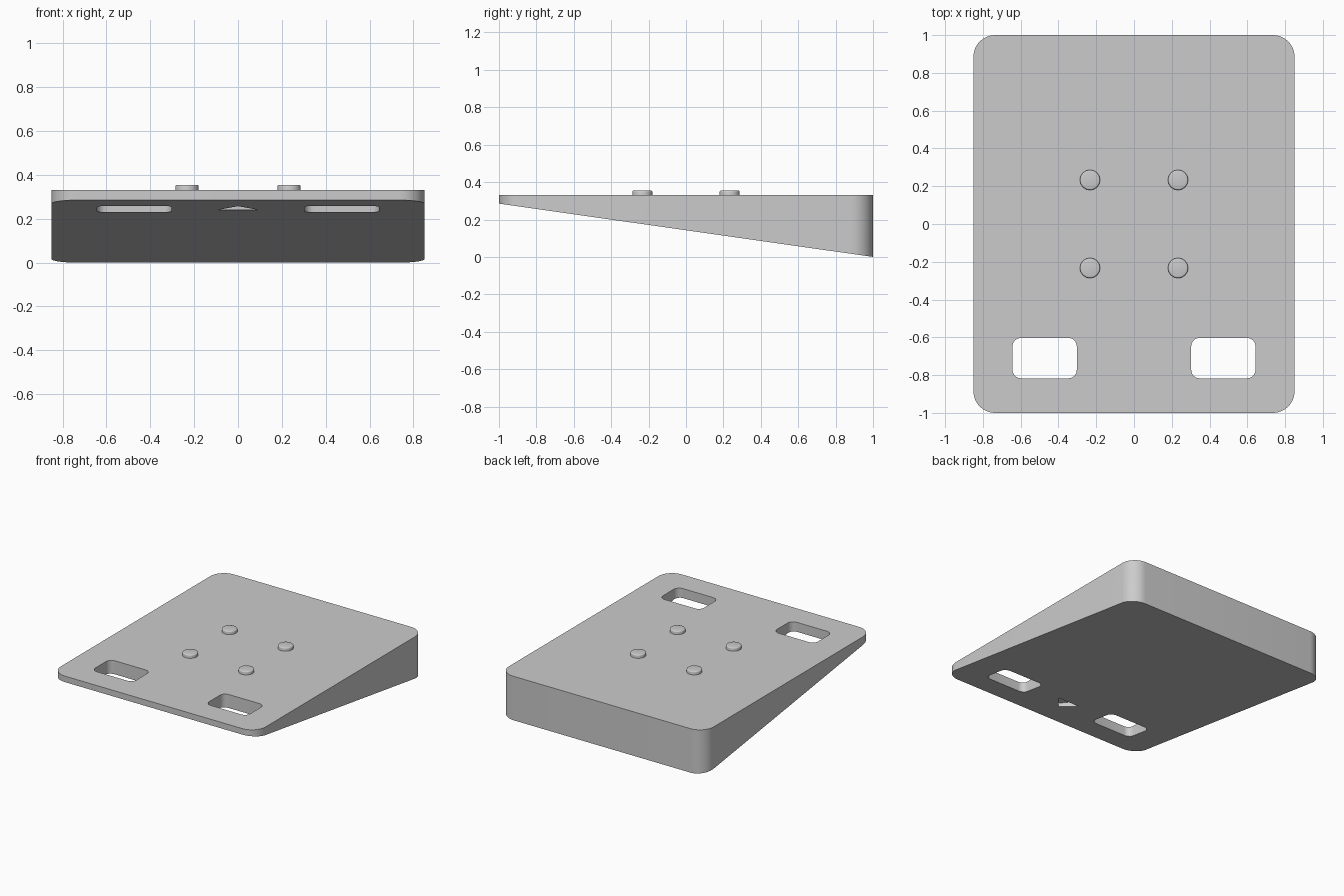
import bpy, bmesh
from math import sin, cos, pi, radians

if "Cube" in bpy.data.objects:
    bpy.data.objects.remove(bpy.data.objects["Cube"])

TOP = 0.33


def rounded_rect(cx, cy, hx, hy, r, seg=12):
    pts = []
    for i, (sx, sy) in enumerate([(1, 1), (-1, 1), (-1, -1), (1, -1)]):
        for k in range(seg + 1):
            a = (i + k / seg) * pi / 2
            pts.append((cx + sx * (hx - r) + r * cos(a), cy + sy * (hy - r) + r * sin(a)))
    return pts


def underside(y):
    return 0.1425 * (1 - y)


def prism(name, pts, bottom, top):
    """Extrude an outline; bottom is a function of y, top a height."""
    bm = bmesh.new()
    lo = [bm.verts.new((x, y, bottom(y))) for x, y in pts]
    hi = [bm.verts.new((x, y, top)) for x, y in pts]
    bm.faces.new(lo[::-1])
    bm.faces.new(hi)
    n = len(pts)
    for i in range(n):
        j = (i + 1) % n
        bm.faces.new((lo[i], lo[j], hi[j], hi[i]))
    mesh = bpy.data.meshes.new(name)
    bm.to_mesh(mesh)
    bm.free()
    ob = bpy.data.objects.new(name, mesh)
    bpy.context.collection.objects.link(ob)
    return ob


def activate(ob):
    bpy.ops.object.select_all(action='DESELECT')
    ob.select_set(True)
    bpy.context.view_layer.objects.active = ob


# Wedge-shaped plate with level top and sloping underside
plate = prism("wedge_plate", rounded_rect(0, 0, 0.85, 1.0, 0.115), underside, TOP)

# Two through slots and a shallow triangular pocket underneath
cutters = [prism("slot_cutter", rounded_rect(s * 0.473, -0.71, 0.17, 0.107, 0.045, 8),
                 lambda y: -0.2, 0.6) for s in (-1, 1)]
cutters.append(prism("pocket_cutter", [(-0.09, -0.69), (0, -0.805), (0.09, -0.69)],
                     lambda y: -0.2, 0.285))
activate(plate)
for c in cutters:
    c.hide_render = True
    mod = plate.modifiers.new("cut", 'BOOLEAN')
    mod.operation = 'DIFFERENCE'
    mod.solver = 'EXACT'
    mod.object = c
    bpy.ops.object.modifier_apply(modifier=mod.name)
for c in cutters:
    bpy.data.objects.remove(c, do_unlink=True)
bpy.ops.object.shade_smooth_by_angle(angle=radians(30))

# Four locating studs with softened top rims
for sx in (-1, 1):
    for sy in (-1, 1):
        bpy.ops.mesh.primitive_cylinder_add(vertices=48, radius=0.053, depth=0.045,
                                            location=(sx * 0.233, sy * 0.233, 0.355 - 0.0225))
        stud = bpy.context.object
        stud.name = "stud"
        bm = bmesh.new()
        bm.from_mesh(stud.data)
        rim = [e for e in bm.edges if all(v.co.z > 0 for v in e.verts)]
        bmesh.ops.bevel(bm, geom=rim, offset=0.008, segments=3, profile=0.5, affect='EDGES')
        bm.to_mesh(stud.data)
        bm.free()
        bpy.ops.object.shade_smooth_by_angle(angle=radians(35))
